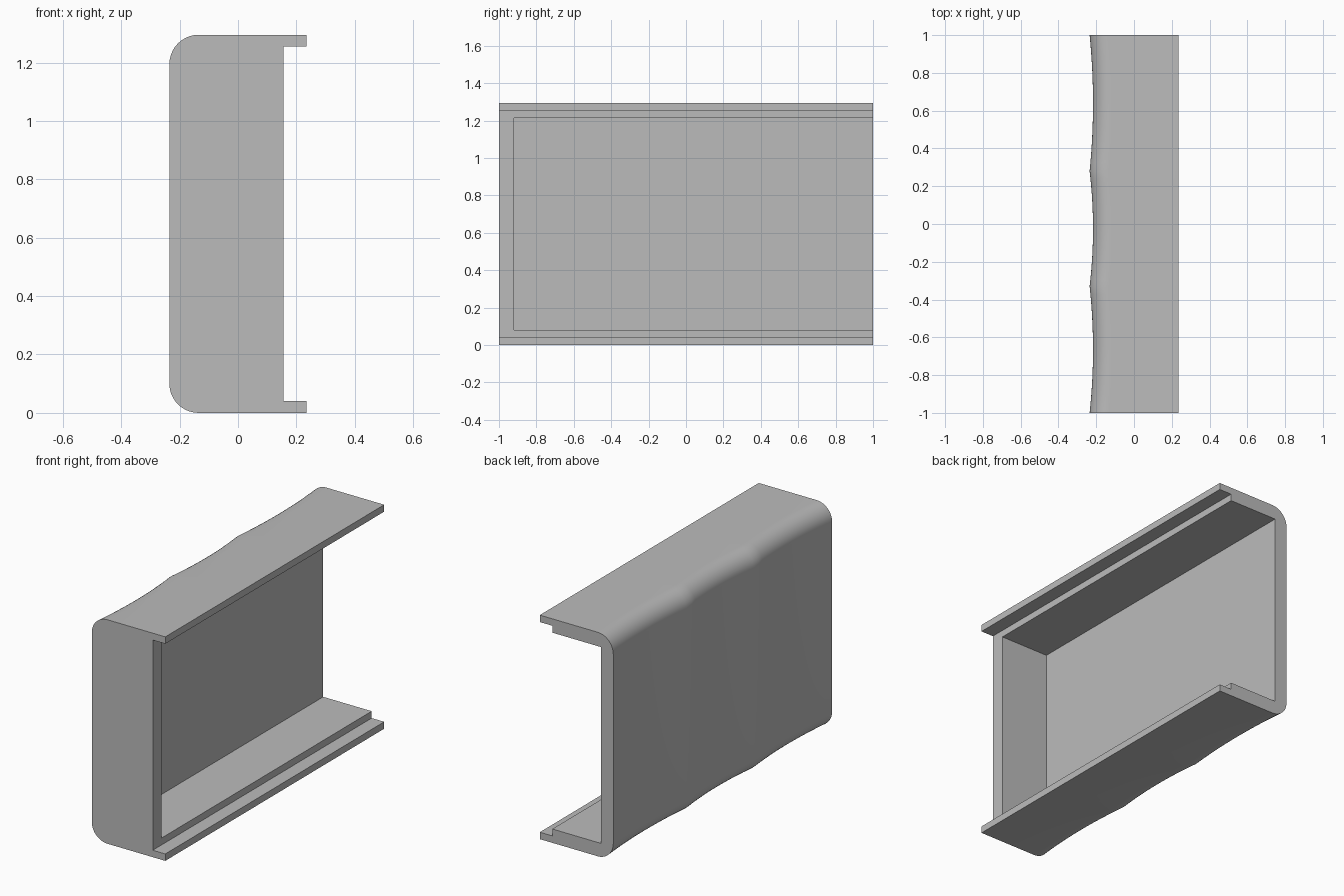
import bpy, bmesh, math

cube = bpy.data.objects.get("Cube")
if cube:
    bpy.data.objects.remove(cube, do_unlink=True)

HALF_X, HEIGHT, WALL, LIP = 0.235, 1.295, 0.08, 0.04
STEP_X = HALF_X - WALL
RADIUS = 0.1
CUSPS = [-1, -0.33, 0.28, 1]
DEPTH = 0.018
SPAN_STEPS, ARC_STEPS = 16, 10

grey = bpy.data.materials.new("plain grey")
grey.use_nodes = True
colour = (0.5, 0.5, 0.5, 1)
grey.diffuse_color = colour
grey.node_tree.nodes["Principled BSDF"].inputs["Base Color"].default_value = colour


def section(dent):
    """Outer outline in x and z, with rounded outer corners moved in by dent."""
    pts = [(HALF_X, 0), (HALF_X, LIP), (STEP_X, LIP),
           (STEP_X, HEIGHT - LIP), (HALF_X, HEIGHT - LIP), (HALF_X, HEIGHT)]
    cx = -HALF_X + RADIUS + dent
    for cz, start in ((HEIGHT - RADIUS, 90), (RADIUS, 180)):
        for i in range(ARC_STEPS + 1):
            a = math.radians(start + 90 * i / ARC_STEPS)
            pts.append((cx + RADIUS * math.cos(a), cz + RADIUS * math.sin(a)))
    return pts


# Stations along the length: three shallow scallops meeting at cusps
stations = [(-1, 0)]
for y0, y1 in zip(CUSPS, CUSPS[1:]):
    for i in range(1, SPAN_STEPS + 1):
        t = i / SPAN_STEPS
        stations.append((y0 + (y1 - y0) * t, DEPTH * 4 * t * (1 - t)))

# Solid scalloped body
bm = bmesh.new()
rings = [[bm.verts.new((x, y, z)) for x, z in section(d)] for y, d in stations]
for a, b in zip(rings, rings[1:]):
    for i in range(len(a)):
        j = (i + 1) % len(a)
        bm.faces.new((a[i], a[j], b[j], b[i]))
bm.faces.new(rings[0])
bm.faces.new(rings[-1])
bmesh.ops.recalc_face_normals(bm, faces=bm.faces)
mesh = bpy.data.meshes.new("channel_housing")
bm.to_mesh(mesh)
bm.free()
housing = bpy.data.objects.new("channel_housing", mesh)
bpy.context.collection.objects.link(housing)
mesh.materials.append(grey)

# Cavity open to the side and the back, leaving the front end wall
low, high = (-STEP_X, -1 + WALL, WALL), (0.5, 1.2, HEIGHT - WALL)
bpy.ops.mesh.primitive_cube_add(
    size=1, location=[(a + b) / 2 for a, b in zip(low, high)])
cutter = bpy.context.object
cutter.name = "cavity_cutter"
cutter.scale = [b - a for a, b in zip(low, high)]
cutter.hide_render = True
cutter.data.materials.append(grey)

cut = housing.modifiers.new("cavity", 'BOOLEAN')
cut.operation = 'DIFFERENCE'
cut.solver = 'EXACT'
cut.object = cutter
bpy.ops.object.select_all(action='DESELECT')
housing.select_set(True)
bpy.context.view_layer.objects.active = housing
bpy.ops.object.modifier_apply(modifier=cut.name)
bpy.data.objects.remove(cutter, do_unlink=True)

bpy.ops.object.shade_smooth_by_angle(angle=math.radians(30))
